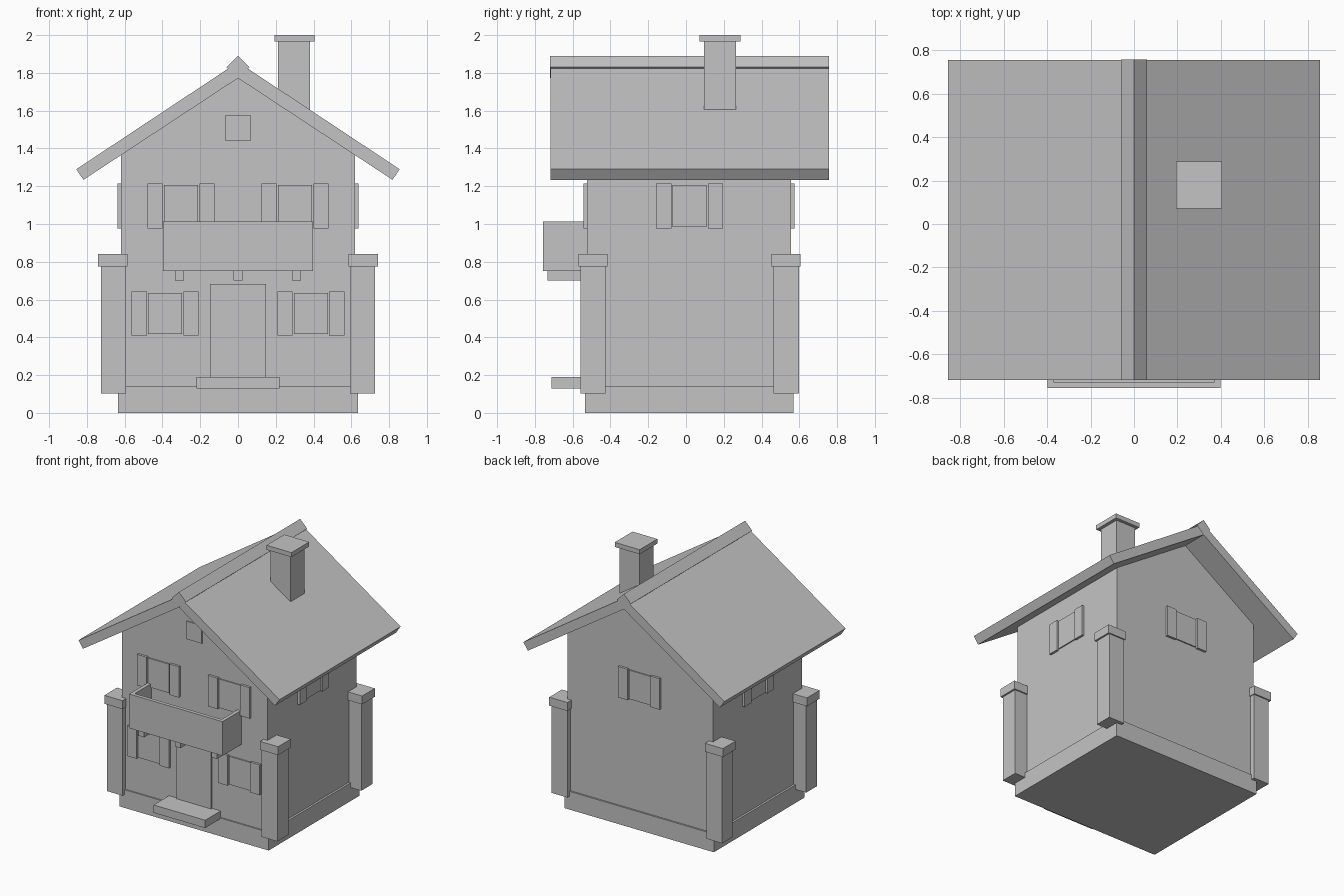
import bpy
import bmesh

if "Cube" in bpy.data.objects:
    bpy.data.objects.remove(bpy.data.objects["Cube"])

GREY = (0.55, 0.55, 0.55, 1)
stone = bpy.data.materials.new("plain_grey")
stone.use_nodes = True
stone.diffuse_color = GREY
stone.node_tree.nodes["Principled BSDF"].inputs["Base Color"].default_value = GREY

# Wall planes and roof pitch
WALL_X, FRONT, BACK = 0.62, -0.525, 0.557
PITCH, APEX = 0.663, 1.772


def prism(name, profile, y0, y1):
    """Extrude an x-z outline along y."""
    bm = bmesh.new()
    face = bm.faces.new([bm.verts.new((x, y0, z)) for x, z in profile])
    ext = bmesh.ops.extrude_face_region(bm, geom=[face])
    verts = [g for g in ext["geom"] if isinstance(g, bmesh.types.BMVert)]
    bmesh.ops.translate(bm, verts=verts, vec=(0, y1 - y0, 0))
    bmesh.ops.recalc_face_normals(bm, faces=bm.faces)
    mesh = bpy.data.meshes.new(name)
    bm.to_mesh(mesh)
    bm.free()
    mesh.materials.append(stone)
    obj = bpy.data.objects.new(name, mesh)
    bpy.context.collection.objects.link(obj)
    return obj


def box(name, x, y, z):
    """Box from (low, high) ranges on each axis."""
    outline = [(x[0], z[0]), (x[1], z[0]), (x[1], z[1]), (x[0], z[1])]
    return prism(name, outline, y[0], y[1])


def plate(name, side, u, z, depth):
    """Thin plate on a wall; u runs along the wall."""
    sink = 0.01
    if side == "front":
        box(name, u, (FRONT - depth, FRONT + sink), z)
    elif side == "back":
        box(name, u, (BACK - sink, BACK + depth), z)
    elif side == "left":
        box(name, (WALL_X - sink, WALL_X + depth), u, z)
    else:
        box(name, (-WALL_X - depth, -WALL_X + sink), u, z)


def window(name, side, centre, z0, z1):
    """Pane with a shutter on each side."""
    plate(name + "_pane", side, (centre - 0.09, centre + 0.09), (z0 + 0.008, z1 - 0.008), 0.009)
    for label, s in (("a", -1), ("b", 1)):
        u = sorted((centre + s * 0.097, centre + s * 0.178))
        plate(name + "_shutter_" + label, side, u, (z0, z1), 0.018)


# Foundation and gabled walls
box("foundation", (-0.636, 0.636), (-0.535, 0.57), (0, 0.14))
eave = APEX - PITCH * WALL_X
prism("walls", [(-WALL_X, 0.13), (WALL_X, 0.13), (WALL_X, eave + 0.01),
                (0, APEX + 0.01), (-WALL_X, eave + 0.01)], FRONT, BACK)

# Roof slopes and ridge beam
prism("roof", [(0, APEX), (0.818, 1.234), (0.856, 1.29), (0, 1.857),
               (-0.856, 1.29), (-0.818, 1.234)], -0.718, 0.756)
prism("ridge_beam", [(0, 1.772), (0.06, 1.83), (0, 1.89), (-0.06, 1.83)], -0.719, 0.757)

# Chimney
box("chimney", (0.211, 0.38), (0.095, 0.264), (1.57, 1.97))
box("chimney_cap", (0.193, 0.405), (0.072, 0.288), (1.965, 2.0))

# Corner posts with caps
for side, s in (("left", 1), ("right", -1)):
    for end, mid in (("front", -0.492), ("back", 0.53)):
        for part, r, z in (("post", 0.067, (0.103, 0.78)), ("post_cap", 0.077, (0.775, 0.84))):
            cx = s * 0.659 if part == "post" else s * 0.663
            box(f"{end}_{side}_{part}", (cx - r, cx + r), (mid - r, mid + r), z)

# Windows on every side
for side, s in (("left", 1), ("right", -1)):
    window(f"lower_{side}_window", "front", s * 0.386, 0.41, 0.643)
    window(f"upper_{side}_window", "front", s * 0.302, 0.977, 1.215)
    window(f"side_{side}_window", side, 0.019, 0.977, 1.215)
window("back_window", "back", 0, 0.977, 1.215)
plate("attic_window", "front", (-0.067, 0.065), (1.44, 1.578), 0.009)

# Door and step
plate("door", "front", (-0.147, 0.147), (0.18, 0.682), 0.012)
box("door_step", (-0.22, 0.22), (-0.713, FRONT), (0.13, 0.19))

# Balcony floor, railings and brackets
box("balcony_floor", (-0.393, 0.393), (-0.75, FRONT), (0.75, 0.785))
box("balcony_front_rail", (-0.398, 0.398), (-0.756, -0.728), (0.75, 1.013))
for side, s in (("left", 1), ("right", -1)):
    box(f"balcony_{side}_rail", sorted((s * 0.37, s * 0.398)), (-0.73, FRONT), (0.75, 1.013))
for i in (-1, 0, 1):
    box(f"balcony_bracket_{i + 2}", (i * 0.31 - 0.024, i * 0.31 + 0.024), (-0.733, FRONT), (0.7, 0.755))
